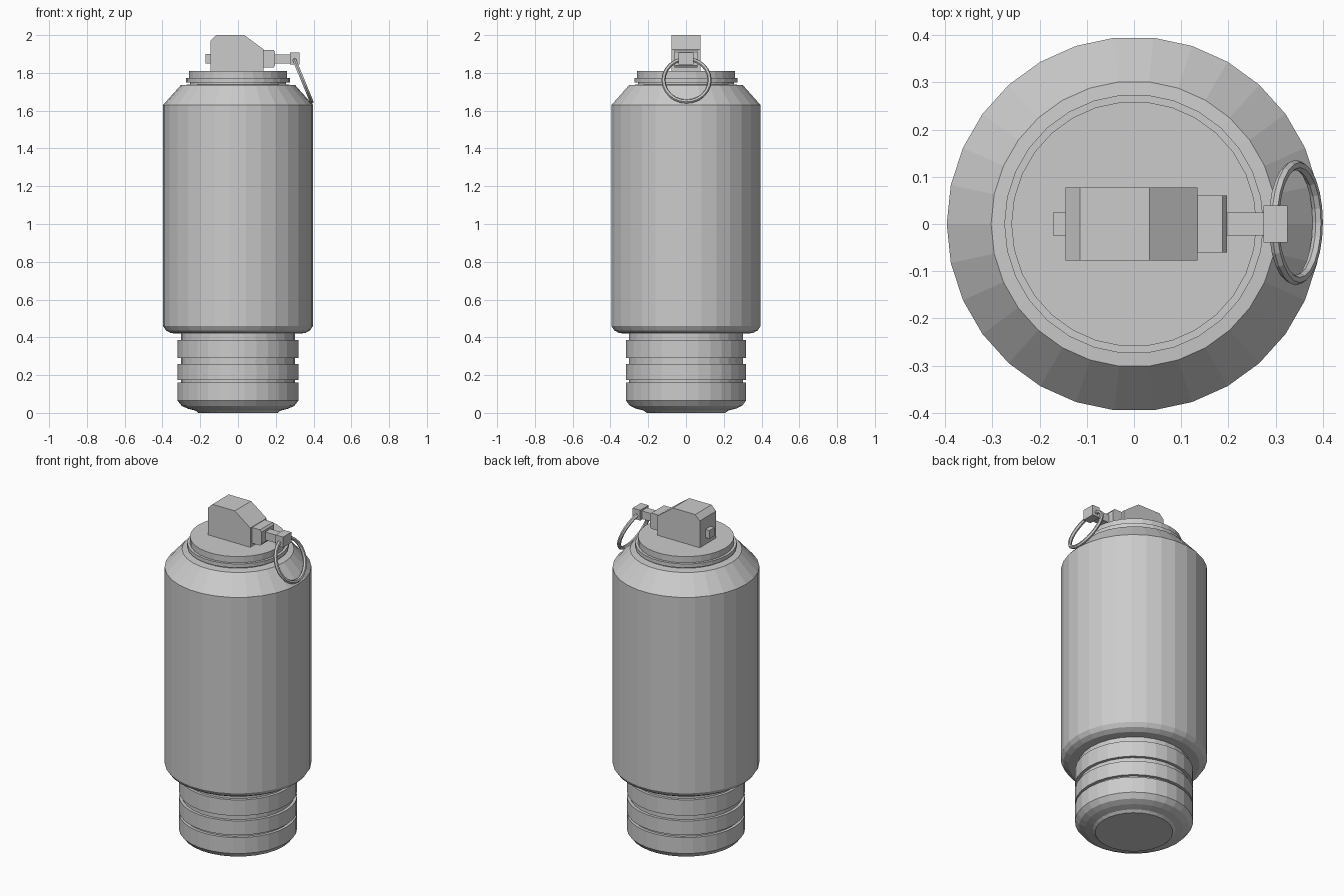
import bpy, bmesh
from math import cos, sin, pi, atan2
from mathutils import Matrix, Vector

if "Cube" in bpy.data.objects:
    bpy.data.objects.remove(bpy.data.objects["Cube"])


def finish(name, bm):
    bmesh.ops.recalc_face_normals(bm, faces=bm.faces[:])
    me = bpy.data.meshes.new(name)
    bm.to_mesh(me)
    bm.free()
    ob = bpy.data.objects.new(name, me)
    bpy.context.collection.objects.link(ob)
    return ob


def lathe(name, profile, n=30):
    """Closed solid of revolution from (radius, z) points, capped at both ends."""
    bm = bmesh.new()
    rings = [[bm.verts.new((r * cos(2 * pi * i / n), r * sin(2 * pi * i / n), z))
              for i in range(n)] for r, z in profile]
    for a, b in zip(rings, rings[1:]):
        for i in range(n):
            j = (i + 1) % n
            bm.faces.new((a[i], a[j], b[j], b[i]))
    bm.faces.new(rings[0])
    bm.faces.new(rings[-1])
    return finish(name, bm)


def extrude_xz(name, outline, y0, y1):
    """Prism from an outline in the front plane."""
    bm = bmesh.new()
    face = bm.faces.new([bm.verts.new((x, y0, z)) for x, z in outline])
    new = bmesh.ops.extrude_face_region(bm, geom=[face])["geom"]
    verts = [v for v in new if isinstance(v, bmesh.types.BMVert)]
    bmesh.ops.translate(bm, verts=verts, vec=(0, y1 - y0, 0))
    return finish(name, bm)


def box(name, x0, x1, half_y, z0, z1):
    return extrude_xz(name, [(x0, z0), (x1, z0), (x1, z1), (x0, z1)], -half_y, half_y)


# Ribbed base: foot, then three bands separated by grooves
base = [(0.21, 0.0), (0.225, 0.012), (0.265, 0.022), (0.298, 0.037), (0.32, 0.065)]
for top, nxt in ((0.16, 0.175), (0.26, 0.29), (0.385, None)):
    base += [(0.32, top), (0.303, top)]
    if nxt:
        base += [(0.303, nxt), (0.32, nxt)]
base += [(0.303, 0.43)]
lathe("ribbed_base", base)

# Main canister with sloping shoulder
lathe("canister", [(0.30, 0.42), (0.355, 0.422), (0.382, 0.437), (0.397, 0.46),
                   (0.397, 1.63), (0.303, 1.735), (0.26, 1.738)])

# Collar and lid
lathe("lid", [(0.255, 1.73), (0.255, 1.75), (0.275, 1.75), (0.275, 1.773),
              (0.26, 1.773), (0.26, 1.81)])

# Fuse head and its fittings
extrude_xz("fuse_head", [(-0.145, 1.80), (0.135, 1.80), (0.135, 1.925), (0.033, 2.0),
                         (-0.115, 2.0), (-0.145, 1.97)], -0.077, 0.077)
extrude_xz("fuse_nose", [(0.12, 1.828), (0.188, 1.828), (0.197, 1.84),
                         (0.197, 1.91), (0.188, 1.922), (0.12, 1.922)], -0.06, 0.06)
box("rear_stud", -0.172, -0.14, 0.024, 1.85, 1.90)
box("pin_shaft", 0.19, 0.28, 0.024, 1.85, 1.898)
box("pin_end", 0.275, 0.325, 0.039, 1.845, 1.907)

# Hanging pull ring, tilted outward
bm = bmesh.new()
n, m, major, minor = 24, 6, 0.122, 0.011
rings = [[bm.verts.new(((major + minor * cos(b)) * cos(a), (major + minor * cos(b)) * sin(a),
                        minor * sin(b)))
          for b in [2 * pi * j / m for j in range(m)]]
         for a in [2 * pi * i / n for i in range(n)]]
for i in range(n):
    for j in range(m):
        a, b, k = rings[i], rings[(i + 1) % n], (j + 1) % m
        bm.faces.new((a[j], b[j], b[k], a[k]))
tilt = atan2(0.235, 0.097)
bm.transform(Matrix.Translation(Vector((0.343, 0.003, 1.761))) @ Matrix.Rotation(tilt, 4, 'Y'))
finish("pull_ring", bm)
